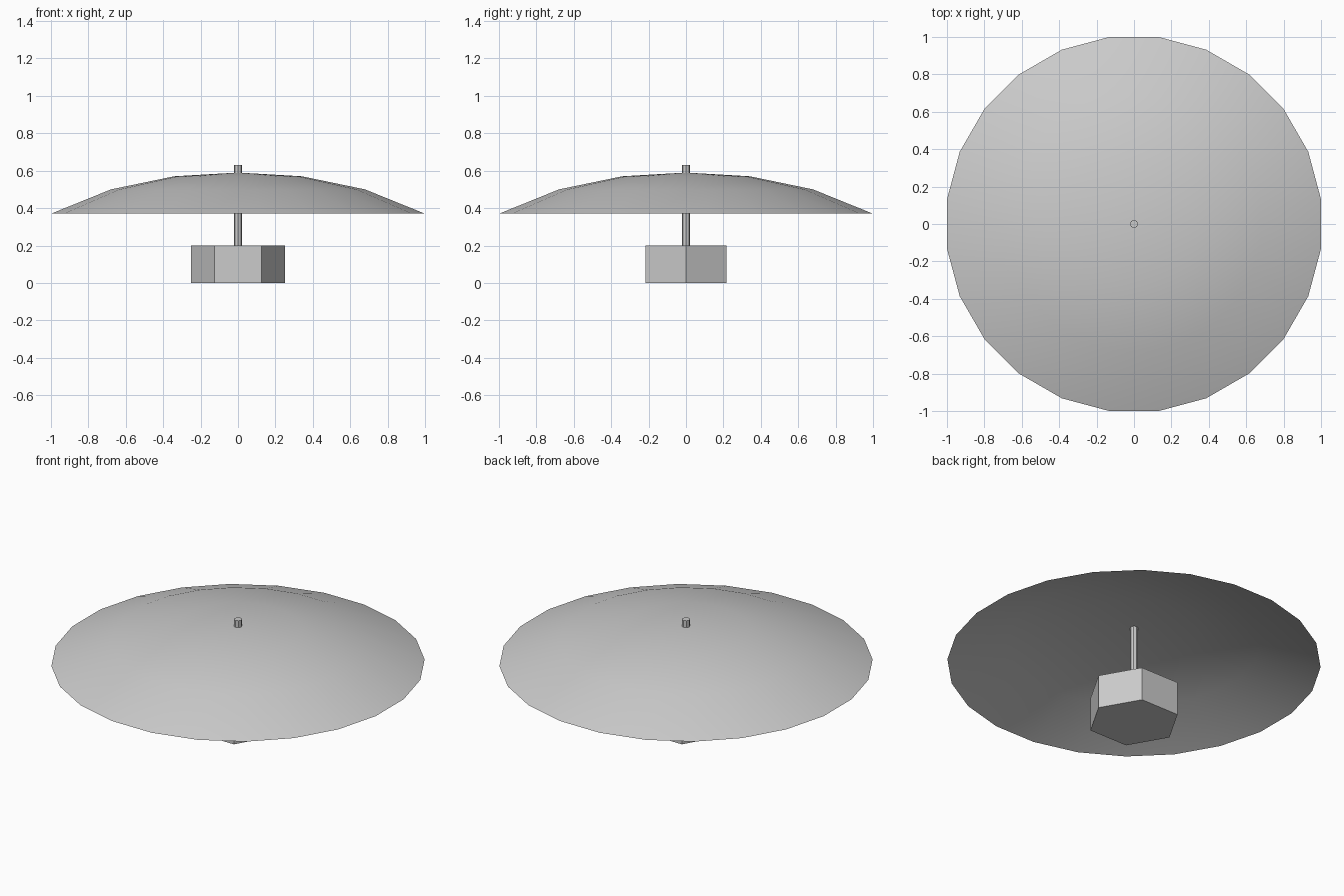
import bpy, bmesh
from math import cos, sin, radians, tau

cube = bpy.data.objects.get("Cube")
if cube:
    bpy.data.objects.remove(cube, do_unlink=True)

grey = bpy.data.materials.new("light_grey")
grey.use_nodes = True
colour = (0.6, 0.6, 0.6, 1)
grey.diffuse_color = colour
grey.node_tree.nodes["Principled BSDF"].inputs["Base Color"].default_value = colour


def lathe(name, profile, sides, turn=0.0, smooth=False):
    """Spin (radius, z) points into a faceted solid or shell; radius 0 is a pole."""
    bm = bmesh.new()
    rings = []
    for r, z in profile:
        if r == 0:
            rings.append([bm.verts.new((0, 0, z))] * sides)
        else:
            angles = [turn + tau * i / sides for i in range(sides)]
            rings.append([bm.verts.new((r * cos(a), r * sin(a), z)) for a in angles])
    for low, high in zip(rings, rings[1:]):
        for i in range(sides):
            j = (i + 1) % sides
            corners = dict.fromkeys((low[i], low[j], high[j], high[i]))
            face = bm.faces.new(list(corners))
            face.smooth = smooth
    mesh = bpy.data.meshes.new(name)
    bm.to_mesh(mesh)
    bm.free()
    mesh.materials.append(grey)
    obj = bpy.data.objects.new(name, mesh)
    bpy.context.collection.objects.link(obj)
    return obj


# Thin domed canopy, open underneath
lathe("canopy", [(1.0086, 0.37), (0.685, 0.5), (0.345, 0.57), (0, 0.59)],
      24, radians(7.5), smooth=True)

# Pole running from the base through the canopy
lathe("pole", [(0, 0.19), (0.022, 0.19), (0.022, 0.63), (0, 0.63)], 8)

# Heavy hexagonal base
lathe("base", [(0, 0), (0.25, 0), (0.25, 0.2), (0, 0.2)], 6)
